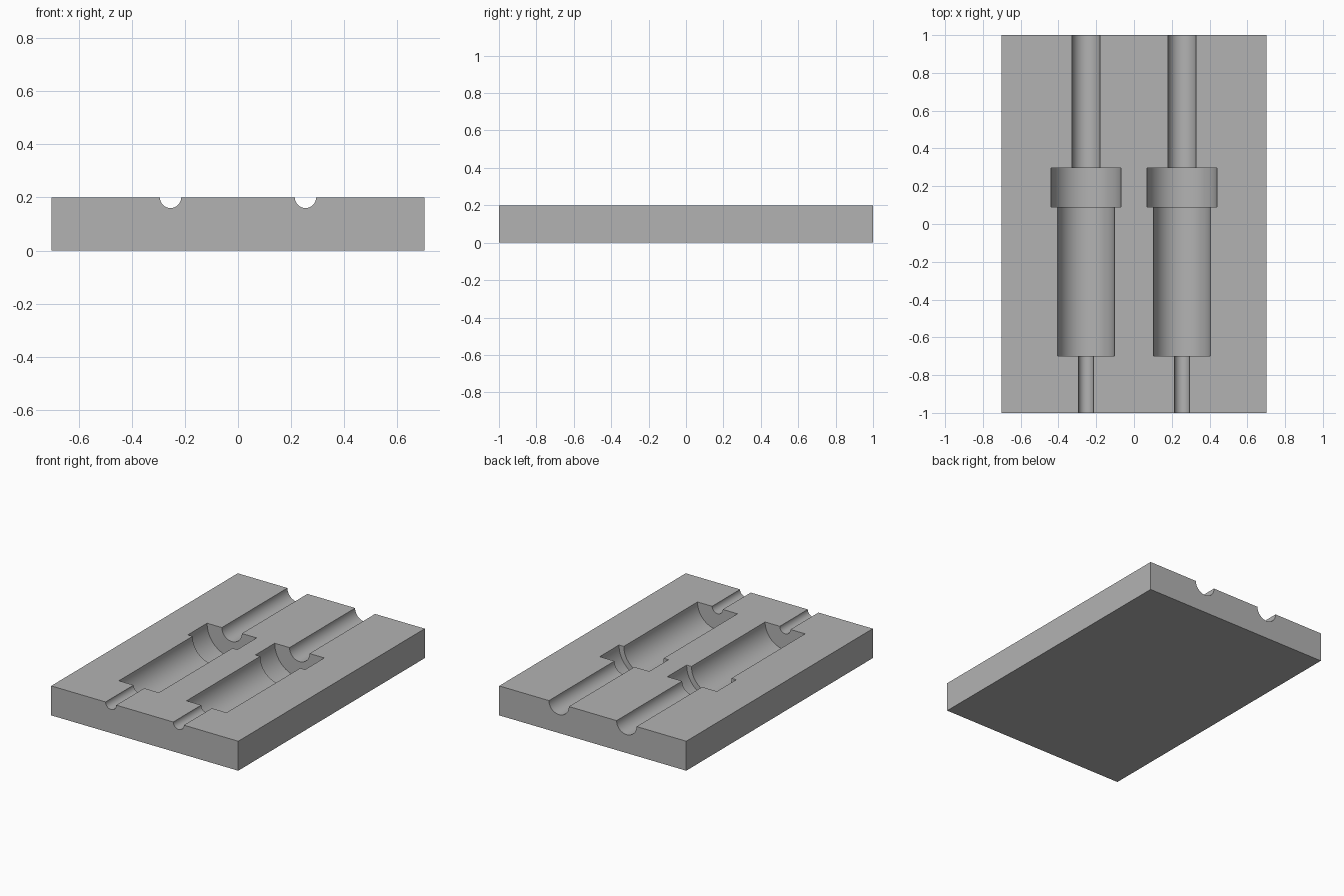
import bpy
import bmesh
from math import cos, sin, pi, radians

default = bpy.data.objects.get("Cube")
if default:
    bpy.data.objects.remove(default, do_unlink=True)

WIDTH, LENGTH, HEIGHT = 1.404, 2.0, 0.2
CAVITY_X = 0.254
SEGMENTS = 64

grey = bpy.data.materials.new("plain grey")
grey.use_nodes = True
colour = (0.45, 0.45, 0.45, 1)
grey.diffuse_color = colour
grey.node_tree.nodes["Principled BSDF"].inputs["Base Color"].default_value = colour


def add_object(name, bm):
    bmesh.ops.recalc_face_normals(bm, faces=bm.faces)
    mesh = bpy.data.meshes.new(name)
    bm.to_mesh(mesh)
    bm.free()
    mesh.materials.append(grey)
    obj = bpy.data.objects.new(name, mesh)
    bpy.context.collection.objects.link(obj)
    return obj


def lathe_along_y(name, x, profile):
    """Closed stepped solid turned about a line along y in the top plane."""
    bm = bmesh.new()
    rings = []
    for y, r in profile:
        angles = [2 * pi * i / SEGMENTS for i in range(SEGMENTS)]
        rings.append([bm.verts.new((x + r * cos(a), y, HEIGHT + r * sin(a))) for a in angles])
    for a, b in zip(rings, rings[1:]):
        for i in range(SEGMENTS):
            j = (i + 1) % SEGMENTS
            bm.faces.new((a[i], a[j], b[j], b[i]))
    bm.faces.new(rings[0])
    bm.faces.new(rings[-1])
    return add_object(name, bm)


# Rectangular mould plate
bm = bmesh.new()
bmesh.ops.create_cube(bm, size=1)
bmesh.ops.scale(bm, vec=(WIDTH, LENGTH, HEIGHT), verts=bm.verts)
bmesh.ops.translate(bm, vec=(0, 0, HEIGHT / 2), verts=bm.verts)
plate = add_object("mould_plate", bm)

# Cavity profile (y, radius): narrow vent, body, collar, pouring channel
profile = [(-1.1, 0.04), (-0.7, 0.04), (-0.7, 0.15), (0.09, 0.15),
           (0.09, 0.186), (0.297, 0.186), (0.297, 0.075), (1.1, 0.075)]

# Carve the two matching half-round cavities
bpy.context.view_layer.objects.active = plate
plate.select_set(True)
for side, x in (("right", -CAVITY_X), ("left", CAVITY_X)):
    cutter = lathe_along_y(side + "_cavity_cutter", x, profile)
    cutter.hide_render = True
    cut = plate.modifiers.new(side + "_cavity", "BOOLEAN")
    cut.operation = "DIFFERENCE"
    cut.solver = "EXACT"
    cut.object = cutter
    bpy.ops.object.modifier_apply(modifier=cut.name)
    bpy.data.objects.remove(cutter, do_unlink=True)

# Smooth cavity walls, crisp steps and plate edges
bpy.ops.object.shade_smooth_by_angle(angle=radians(30))
